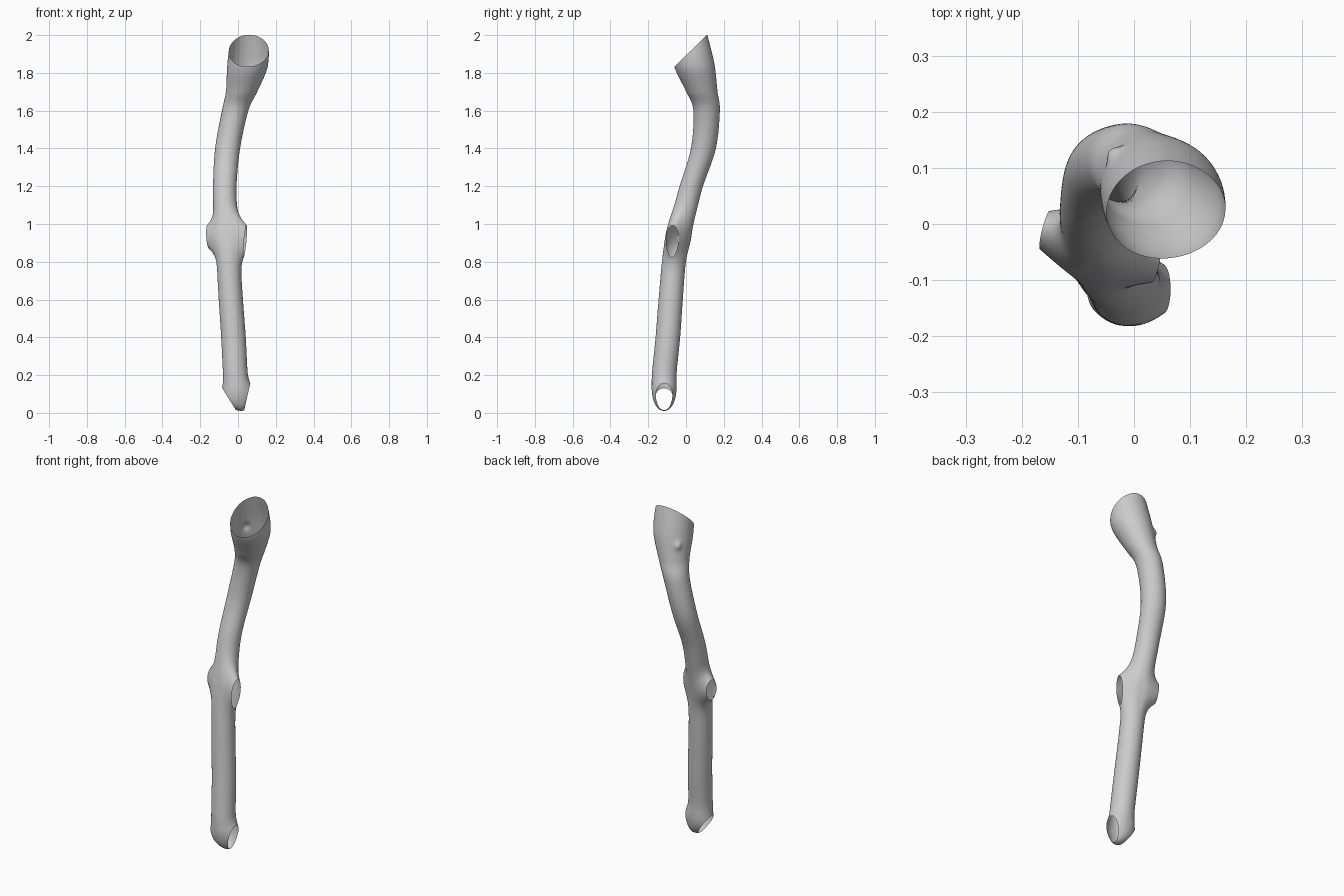
import bpy, bmesh, math
from mathutils import Vector

if "Cube" in bpy.data.objects:
    bpy.data.objects.remove(bpy.data.objects["Cube"])

SIDES, STEPS = 72, 10

# Centre line and radius of the shaft: z, x, y, radius
rows = [
    (0.14, -0.010, -0.116, 0.066), (0.22, -0.015, -0.114, 0.065),
    (0.40, -0.024, -0.096, 0.065), (0.60, -0.038, -0.081, 0.064),
    (0.80, -0.050, -0.064, 0.063), (0.93, -0.058, -0.042, 0.064),
    (1.05, -0.066, -0.012, 0.063), (1.20, -0.070, 0.028, 0.062),
    (1.40, -0.055, 0.092, 0.066), (1.60, -0.015, 0.109, 0.070),
    (1.70, 0.019, 0.084, 0.083), (1.80, 0.044, 0.054, 0.103),
    (1.86, 0.053, 0.040, 0.108), (1.94, 0.058, 0.025, 0.104),
    (2.04, 0.060, 0.010, 0.092)]


def smooth_rows(pts, steps):
    """Catmull-Rom interpolation through the rows."""
    p = [Vector(q) for q in pts]
    p = [2 * p[0] - p[1]] + p + [2 * p[-1] - p[-2]]
    out = []
    for i in range(1, len(p) - 2):
        a, b, c, d = p[i - 1:i + 3]
        for k in range(steps):
            t = k / steps
            out.append(0.5 * (2 * b + (c - a) * t + (2 * a - 5 * b + 4 * c - d) * t * t
                              + (3 * b - a - 3 * c + d) * t ** 3))
    out.append(p[-2])
    return out


bm = bmesh.new()

# Rounded foot below the shaft, then the shaft itself
rings = []
for k in range(1, 17):
    a = math.pi / 2 * (1 - k / 17)
    s = math.sin(a)
    rings.append(Vector((0.14 - 0.128 * s, -0.010 + 0.025 * s ** 3, -0.116,
                         0.066 * math.cos(a) ** 0.9)))
rings += smooth_rows(rows, STEPS)

loops = []
for z, x, y, r in rings:
    loops.append([bm.verts.new((x + r * math.cos(2 * math.pi * i / SIDES),
                                y + r * math.sin(2 * math.pi * i / SIDES), z))
                  for i in range(SIDES)])
for lo, hi in zip(loops, loops[1:]):
    for i in range(SIDES):
        j = (i + 1) % SIDES
        bm.faces.new((lo[i], lo[j], hi[j], hi[i]))
pole = bm.verts.new((0.015, -0.116, 0.010))
for i in range(SIDES):
    bm.faces.new((pole, loops[0][(i + 1) % SIDES], loops[0][i]))


def bulge(centre, direction, amount, wide, tall):
    """Push the wall outwards around an axis leaving the shaft."""
    c, d = Vector(centre), Vector(direction).normalized()
    side = d.cross(Vector((0, 0, 1))).normalized()
    up = side.cross(d)
    for v in bm.verts:
        o = v.co - c
        if o.dot(d) > 0:
            v.co += d * amount * math.exp(-(o.dot(side) / wide) ** 2 - (o.dot(up) / tall) ** 2)


def slice_open(point, normal, reach):
    """Cut away the wall beyond a plane near a point, leaving an open mouth."""
    p = Vector(point)
    faces = [f for f in bm.faces if all((v.co - p).length < reach for v in f.verts)]
    geom = list({e for f in faces for e in f.edges} | {v for f in faces for v in f.verts}) + faces
    bmesh.ops.bisect_plane(bm, geom=geom, plane_co=p, plane_no=Vector(normal).normalized(),
                           clear_outer=True, dist=1e-6)


# Short side branches at mid height
bulge((-0.058, -0.042, 0.935), (0.95, -0.31, 0), 0.078, 0.045, 0.095)
bulge((-0.058, -0.042, 0.925), (-0.95, 0.30, 0.05), 0.085, 0.050, 0.072)
# Two forks at the foot
bulge((-0.01, -0.116, 0.12), (0.95, 0, -0.30), 0.035, 0.050, 0.055)
bulge((-0.01, -0.116, 0.12), (-0.80, 0, -0.60), 0.025, 0.050, 0.055)
# Small knob behind the flared mouth
bulge((0.044, 0.054, 1.80), (-0.75, 0.66, 0), 0.014, 0.018, 0.022)

# Open ends
slice_open((0.040, -0.073, 0.935), (0.97, -0.20, -0.08), 0.14)
slice_open((-0.158, -0.008, 0.93), (-0.96, 0.26, -0.08), 0.10)
slice_open((0.050, -0.116, 0.09), (0.97, 0, -0.22), 0.13)
slice_open((-0.052, -0.116, 0.08), (-0.846, 0, -0.533), 0.13)
slice_open((0.055, 0.025, 1.917), (0, -0.70, 0.72), 0.40)

bmesh.ops.recalc_face_normals(bm, faces=bm.faces)
mesh = bpy.data.meshes.new("branching_tube")
bm.to_mesh(mesh)
bm.free()
tube = bpy.data.objects.new("branching_tube", mesh)
bpy.context.collection.objects.link(tube)
bpy.context.view_layer.objects.active = tube
tube.select_set(True)
bpy.ops.object.shade_smooth_by_angle(angle=math.radians(50))
